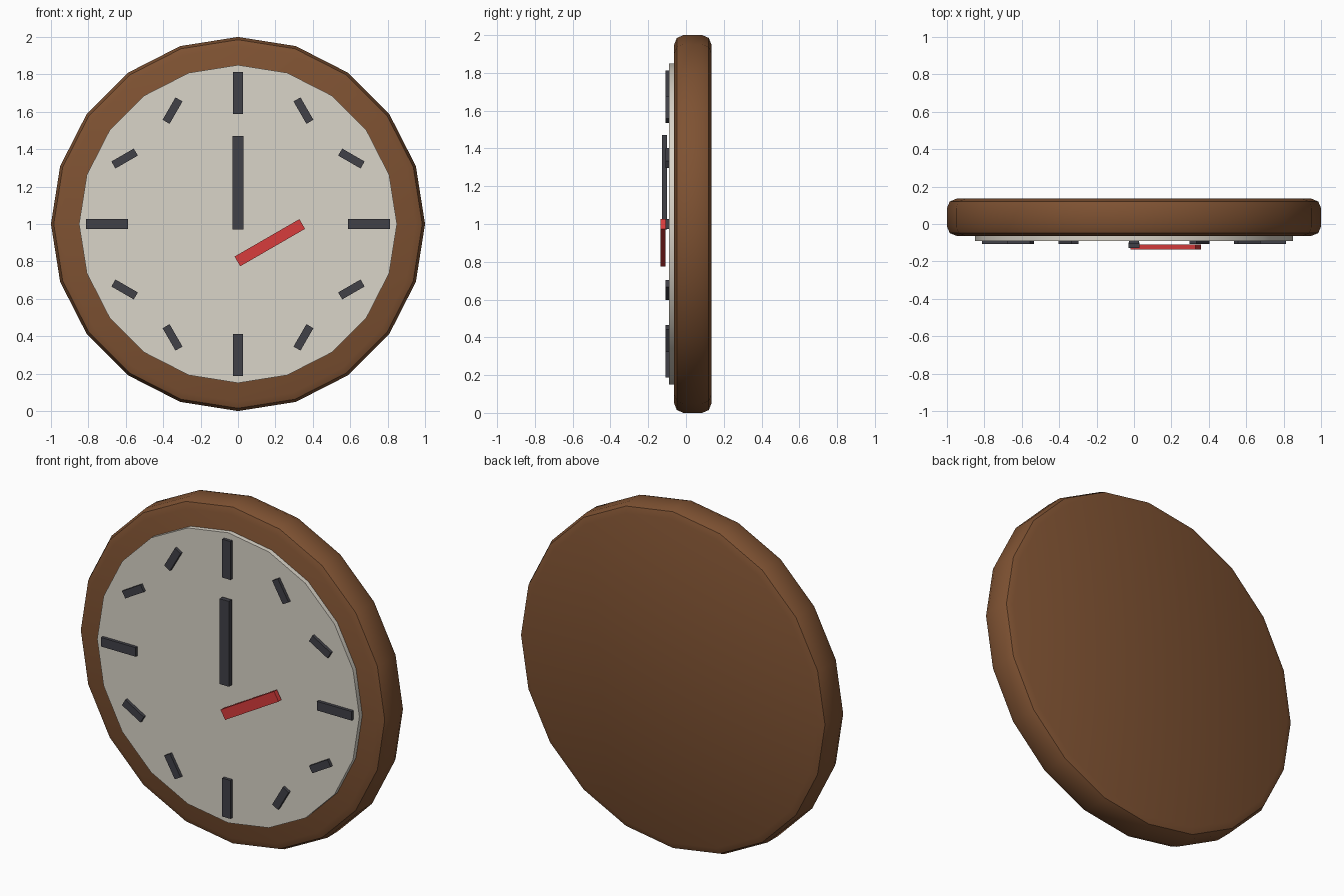
import bpy
import math
from mathutils import Matrix

default = bpy.data.objects.get("Cube")
if default:
    bpy.data.objects.remove(default, do_unlink=True)


def material(name, rgb):
    mat = bpy.data.materials.new(name)
    mat.use_nodes = True
    mat.diffuse_color = (*rgb, 1)
    mat.node_tree.nodes["Principled BSDF"].inputs["Base Color"].default_value = (*rgb, 1)
    return mat


wood = material("brown wood", (0.21, 0.084, 0.032))
cream = material("cream", (0.70, 0.66, 0.58))
charcoal = material("charcoal", (0.052, 0.052, 0.064))
red = material("red", (0.68, 0.045, 0.045))


def disc(name, radius, front, back, mat):
    """Twenty-sided disc facing the front, between two depths."""
    bpy.ops.mesh.primitive_cylinder_add(
        vertices=20, radius=radius, depth=back - front,
        location=(0, (front + back) / 2, 1), rotation=(math.pi / 2, 0, 0))
    obj = bpy.context.object
    obj.name = name
    obj.data.materials.append(mat)
    return obj


def bar(name, x, z, width, length, turn, front, back, mat):
    """Flat bar, upright at turn 0 and turned clockwise as seen from the front."""
    bpy.ops.mesh.primitive_cube_add(size=1)
    obj = bpy.context.object
    obj.name = name
    obj.data.transform(Matrix.Diagonal((width, back - front, length, 1)))
    obj.rotation_euler.y = math.radians(turn)
    obj.location = (x, (front + back) / 2, z)
    obj.data.materials.append(mat)
    return obj


# Wooden case with rounded rims
case = disc("case", 1, -0.063, 0.135, wood)
bevel = case.modifiers.new("rim", "BEVEL")
bevel.width = 0.05
bevel.segments = 2
bevel.limit_method = "ANGLE"
bevel.angle_limit = math.radians(40)
bpy.ops.object.modifier_apply(modifier="rim")
bpy.ops.object.shade_smooth_by_angle(angle=math.radians(30))

# Dial plate
disc("dial", 0.85, -0.09, -0.05, cream)
bpy.ops.object.shade_smooth_by_angle(angle=math.radians(30))

# Hour marks: long at the quarters, short and counter-tilted between them
for hour in range(12):
    angle = math.radians(hour * 30)
    quarter = hour % 3 == 0
    width, length = (0.053, 0.225) if quarter else (0.043, 0.138)
    bar(f"hour_mark_{hour or 12}", 0.7 * math.sin(angle), 1 + 0.7 * math.cos(angle),
        width, length, -hour * 30, -0.108, -0.08, charcoal)

# Hands
bar("minute_hand", 0, 1.22, 0.06, 0.5, 0, -0.127, -0.1, charcoal)
bar("hour_hand", 0.17, 0.9, 0.06, 0.4, 60, -0.136, -0.109, red)
